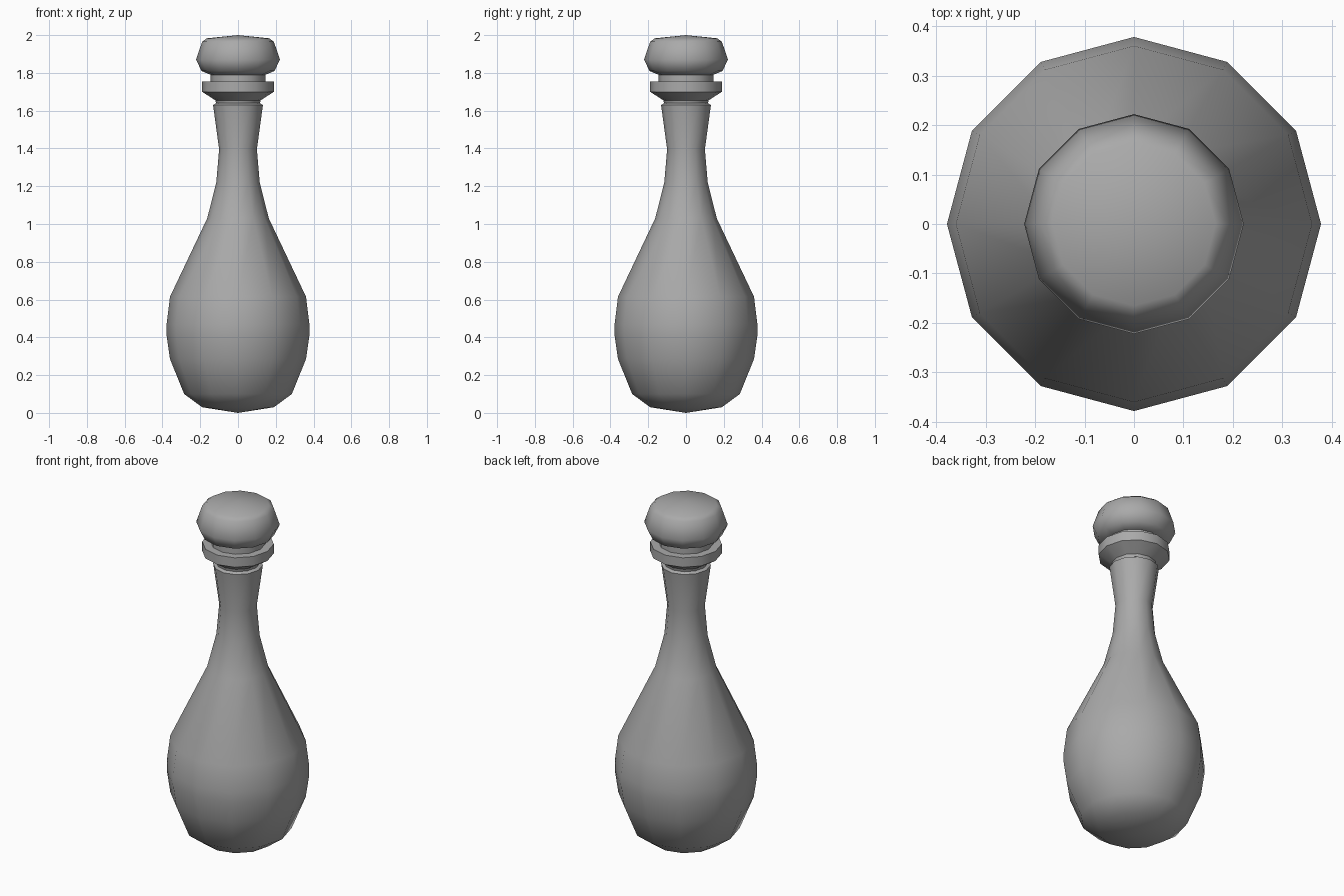
import bpy
import bmesh
from math import cos, sin, tau, radians

cube = bpy.data.objects.get("Cube")
if cube:
    bpy.data.objects.remove(cube, do_unlink=True)

SIDES = 12

grey = bpy.data.materials.new("plain grey")
grey.use_nodes = True
colour = (0.4, 0.4, 0.4, 1)
grey.diffuse_color = colour
grey.node_tree.nodes["Principled BSDF"].inputs["Base Color"].default_value = colour


def lathe(name, profile, angle):
    """Turn (radius, height) points, listed bottom to top, around z."""
    bm = bmesh.new()
    rings = []
    for r, z in profile:
        if r == 0:
            rings.append([bm.verts.new((0, 0, z))] * SIDES)
        else:
            rings.append([bm.verts.new((r * cos(tau * i / SIDES), r * sin(tau * i / SIDES), z))
                          for i in range(SIDES)])
    for low, high in zip(rings, rings[1:]):
        for i in range(SIDES):
            j = (i + 1) % SIDES
            corners = dict.fromkeys((low[i], low[j], high[j], high[i]))
            bm.faces.new(list(corners))
    bmesh.ops.recalc_face_normals(bm, faces=bm.faces)
    mesh = bpy.data.meshes.new(name)
    bm.to_mesh(mesh)
    bm.free()
    mesh.materials.append(grey)
    obj = bpy.data.objects.new(name, mesh)
    bpy.context.collection.objects.link(obj)
    bpy.ops.object.select_all(action="DESELECT")
    obj.select_set(True)
    bpy.context.view_layer.objects.active = obj
    bpy.ops.object.shade_smooth_by_angle(angle=radians(angle))
    return obj


# Bulbous body, slim neck and the step under the collar
lathe("bottle_body", [
    (0, 0), (0.19, 0.03), (0.285, 0.10), (0.36, 0.285), (0.378, 0.41), (0.378, 0.47),
    (0.36, 0.615), (0.163, 1.03), (0.115, 1.22), (0.10, 1.395), (0.132, 1.63),
    (0.115, 1.64), (0, 1.64)], 50)

# Flared collar around the mouth
lathe("mouth_collar", [
    (0, 1.635), (0.115, 1.635), (0.12, 1.655), (0.19, 1.70), (0.19, 1.755), (0, 1.755)], 35)

# Stopper: short stem and rounded knob
lathe("stopper_stem", [(0, 1.75), (0.145, 1.75), (0.145, 1.795), (0, 1.795)], 35)
lathe("stopper_knob", [
    (0, 1.79), (0.145, 1.79), (0.193, 1.81), (0.222, 1.87), (0.19, 1.965),
    (0.165, 1.983), (0, 2.0)], 70)
